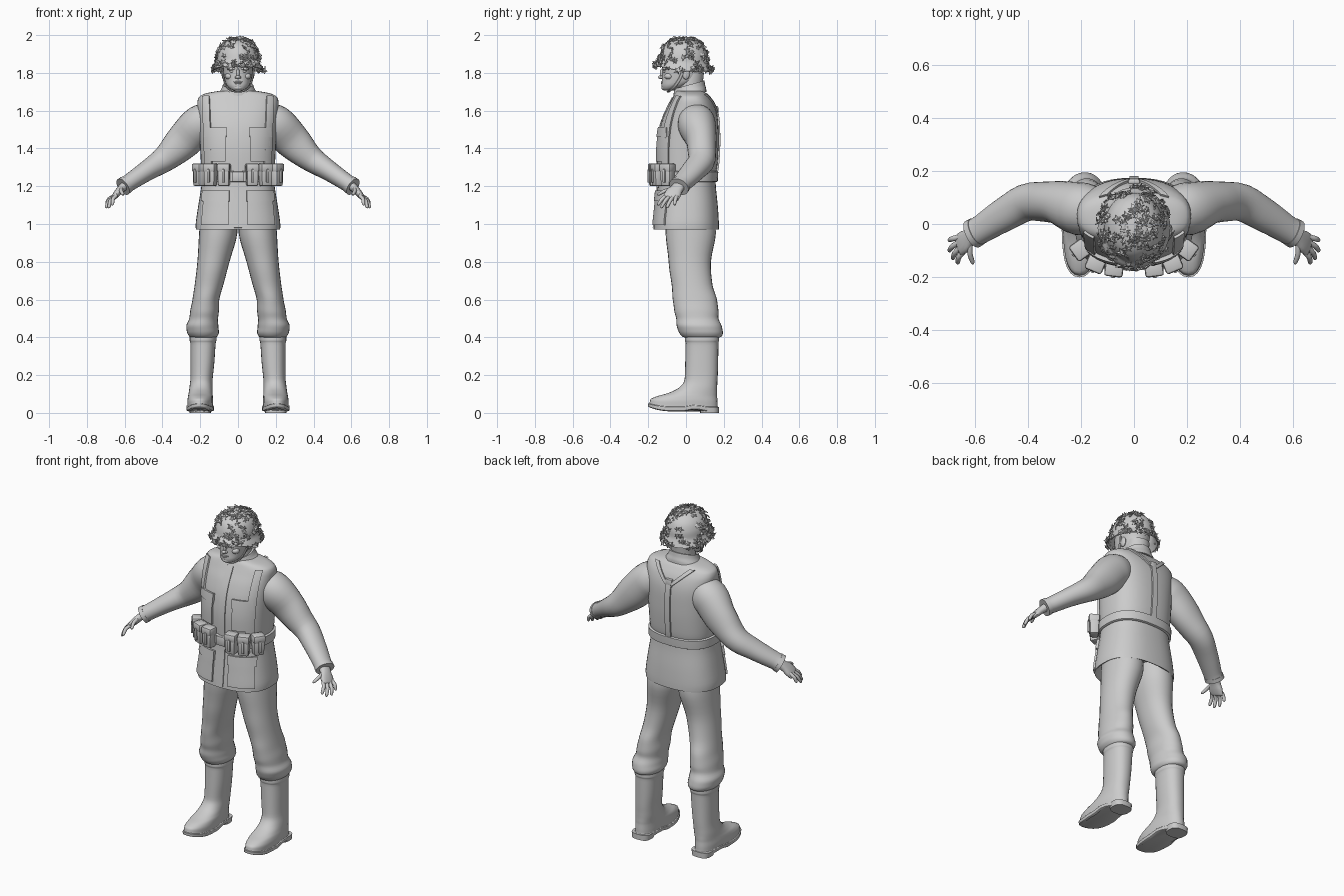
import bpy, bmesh, math, random
from mathutils import Vector, Matrix

if "Cube" in bpy.data.objects:
    bpy.data.objects.remove(bpy.data.objects["Cube"])

random.seed(4)


def finish(name, bm, mirror=False, solid=0, offset=0, angle=40):
    bmesh.ops.recalc_face_normals(bm, faces=bm.faces)
    me = bpy.data.meshes.new(name)
    bm.to_mesh(me)
    bm.free()
    me.shade_smooth()
    me.set_sharp_from_angle(angle=math.radians(angle))
    ob = bpy.data.objects.new(name, me)
    bpy.context.collection.objects.link(ob)
    if mirror:
        ob.modifiers.new("mirror", 'MIRROR').use_mirror_merge = False
    if solid:
        m = ob.modifiers.new("thickness", 'SOLIDIFY')
        m.thickness, m.offset = solid, offset
        ob.modifiers.new("crisp", 'EDGE_SPLIT').split_angle = math.radians(45)
    return ob


def smooth(rows, k=4):
    """Monotone cubic interpolation between cross-sections."""
    n, out = len(rows), []
    d = [[b - a for a, b in zip(rows[i], rows[i + 1])] for i in range(n - 1)]
    slope = lambda p, q: 2 * p * q / (p + q) if p * q > 0 else 0
    m = [d[0]] + [[slope(p, q) for p, q in zip(d[i - 1], d[i])] for i in range(1, n - 1)] + [d[-1]]
    for i in range(n - 1):
        for j in range(k):
            t = j / k
            h0, h1, h2 = t**3 - 2*t*t + t, 3*t*t - 2*t**3, t**3 - t*t
            out.append([a + h1 * e + h0 * u + h2 * v
                        for a, e, u, v in zip(rows[i], d[i], m[i], m[i + 1])])
    return out + [list(rows[-1])]


def loft(name, rows, p=2.0, n=28, flat=True, mirror=False, warp=None, cap=True, solid=0, k=4):
    """Skin through superellipse rings (x, y, z, half width, half depth)."""
    rows, bm, rings = smooth(rows, k), bmesh.new(), []
    for i, (x, y, z, a, b) in enumerate(rows):
        t = Vector((0, 0, 1))
        if not flat:
            t = (Vector(rows[min(i + 1, len(rows) - 1)][:3]) - Vector(rows[max(i - 1, 0)][:3])).normalized()
        v = Vector((0, 1, 0))
        v = (v - t * v.dot(t)).normalized()
        u, ring = v.cross(t), []
        for j in range(n):
            c, s = math.cos(2 * math.pi * j / n), math.sin(2 * math.pi * j / n)
            co = (Vector((x, y, z)) + u * a * math.copysign(abs(c) ** (2 / p), c)
                  + v * b * math.copysign(abs(s) ** (2 / p), s))
            ring.append(bm.verts.new(warp(co) if warp else co))
        rings.append(ring)
    for r, s in zip(rings, rings[1:]):
        for j in range(n):
            bm.faces.new((r[j], r[(j + 1) % n], s[(j + 1) % n], s[j]))
    if cap:
        bm.faces.new(rings[0])
    bm.faces.new(rings[-1]) if cap or name == "helmet" else None
    pts = [[v.co.copy() for v in r] for r in rings]
    finish(name, bm, mirror, solid, -1)
    return pts


def blob(name, loc, size, mirror=False, tilt=0):
    bm = bmesh.new()
    mat = Matrix.Translation(loc) @ Matrix.Rotation(tilt, 4, 'Y') @ Matrix.Diagonal((*size, 1))
    bmesh.ops.create_uvsphere(bm, u_segments=16, v_segments=10, radius=1, matrix=mat)
    finish(name, bm, mirror)


def box(name, loc, size, turn=0, taper=1, bevel=0.008, mirror=False):
    bm = bmesh.new()
    bmesh.ops.create_cube(bm, size=1)
    for v in bm.verts:
        f = taper if v.co.z < 0 else 1
        v.co = Vector((v.co.x * size[0] * f, v.co.y * size[1] * f, v.co.z * size[2]))
    bmesh.ops.bevel(bm, geom=bm.edges[:], offset=bevel, segments=2, affect='EDGES', profile=0.5)
    bm.transform(Matrix.Translation(loc) @ Matrix.Rotation(turn, 4, 'Z'))
    finish(name, bm, mirror)


# Jacket body
P = 2.5
TORSO = [(0, .001, .972, .223, .173), (0, .002, 1.0, .224, .172), (0, .004, 1.1, .21, .164),
         (0, .004, 1.2, .194, .154), (0, .004, 1.25, .19, .152), (0, .007, 1.3, .195, .158),
         (0, .01, 1.4, .2, .162), (0, .016, 1.5, .206, .156), (0, .025, 1.58, .212, .14),
         (0, .03, 1.64, .215, .115), (0, .028, 1.67, .208, .098), (0, .025, 1.69, .175, .085),
         (0, .02, 1.705, .1, .07)]
loft("jacket", [(0, 0, 1.03, .19, .14), (0, 0, .98, .21, .16)] + TORSO, P, 40)
DENSE = smooth(TORSO, 8)


def surf(x, z, side):
    for r, s in zip(DENSE, DENSE[1:]):
        if r[2] <= z <= s[2]:
            break
    f = (z - r[2]) / (s[2] - r[2])
    cy, a, b = (r[i] + (s[i] - r[i]) * f for i in (1, 3, 4))
    return cy + side * b * max(0, 1 - min(1, abs(x / a)) ** P) ** (1 / P)


def patch(name, bottom, top, z0, z1, off, side=-1, mirror=True):
    """Cloth piece lying on the jacket between two horizontal edges."""
    bm, nu, nv = bmesh.new(), 6, 14
    g = []
    for j in range(nv + 1):
        t = j / nv
        l, r = (bottom[i] + (top[i] - bottom[i]) * t for i in (0, 1))
        z = z0 + (z1 - z0) * t
        g.append([bm.verts.new((x, surf(x, z, side), z)) for x in [l + (r - l) * i / nu for i in range(nu + 1)]])
    for j in range(nv):
        for i in range(nu):
            bm.faces.new((g[j][i], g[j][i + 1], g[j + 1][i + 1], g[j + 1][i]))
    finish(name, bm, mirror, 2 * off)


patch("placket", (-.02, .02), (-.02, .02), .98, 1.67, .005, mirror=False)
patch("chest_pocket", (.065, .165), (.065, .16), 1.33, 1.5, .01)
patch("chest_flap", (.06, .17), (.06, .165), 1.46, 1.51, .014)
patch("skirt_pocket", (.05, .19), (.05, .175), .995, 1.15, .01)
patch("skirt_flap", (.045, .185), (.045, .18), 1.12, 1.175, .014)
patch("front_strap", (.135, .17), (.15, .185), 1.3, 1.675, .01)
patch("back_strap", (-.017, .017), (-.017, .017), 1.27, 1.6, .009, 1, False)
patch("rear_shoulder_strap", (.0, .025), (.1, .13), 1.59, 1.685, .008, 1)
box("strap_buckle", (0, surf(0, 1.6, 1), 1.6), (.045, .022, .05), mirror=False)

# Belt, buckle and ammunition pouches
loft("belt", [(0, .004, 1.222, .193, .154), (0, .004, 1.226, .203, .164),
              (0, .005, 1.276, .204, .166), (0, .005, 1.28, .193, .155)], P, 40, k=2)
box("belt_buckle", (0, -.163, 1.25), (.06, .015, .055), bevel=.005)
for i, (x, y, turn) in enumerate([(.075, -.168, .12), (.145, -.15, .4), (.203, -.098, .95)]):
    box(f"pouch_{i}", (x, y, 1.255), (.066, .055, .11), turn, .9, .01, True)
    box(f"pouch_flap_{i}", (x, y, 1.298), (.07, .062, .045), turn, 1, .01, True)
    box(f"pouch_tab_{i}", (x + .03 * math.sin(turn), y - .03 * math.cos(turn), 1.255),
        (.014, .012, .07), turn, 1, .003, True)

# Collar
loft("collar", [(0, .02, 1.675, .115, .088), (0, .02, 1.69, .105, .087), (0, .018, 1.715, .088, .083),
                (0, .018, 1.738, .08, .08)], cap=False, solid=.014,
     warp=lambda c: Vector((c.x, c.y, c.z + .28 * (c.y - .02))))

# Sleeves, cuffs and hands
loft("sleeve", [(.12, .05, 1.565, .08, .08), (.2, .057, 1.527, .103, .1), (.29, .082, 1.437, .095, .08),
                (.385, .085, 1.347, .07, .072), (.49, .035, 1.277, .053, .064),
                (.585, -.025, 1.213, .045, .053), (.605, -.035, 1.2, .046, .053)], 2.1, flat=False, mirror=True)
loft("cuff", [(.592, -.028, 1.209, .048, .055), (.609, -.038, 1.197, .049, .056)], 2.1, flat=False, mirror=True)
loft("palm", [(.59, -.028, 1.21, .026, .032), (.618, -.047, 1.187, .021, .033), (.642, -.068, 1.16, .018, .043),
              (.66, -.08, 1.138, .012, .042), (.664, -.083, 1.133, .004, .034)], 2.4, 16, False, True)
DIGITS = {"index": ((.645, -.106, 1.15), (.667, -.15, 1.1)), "middle": ((.656, -.09, 1.145), (.686, -.133, 1.085)),
          "ring": ((.662, -.07, 1.142), (.7, -.103, 1.085)), "little": ((.66, -.05, 1.147), (.7, -.062, 1.1)),
          "thumb": ((.618, -.065, 1.188), (.608, -.152, 1.155))}
for name, (s, e) in DIGITS.items():
    s, e = Vector(s), Vector(e)
    mid = (s + e) / 2 + Vector((.006, 0, .005))
    loft(name + "_finger", [(*s, .01, .011), (*mid, .01, .01), (*s.lerp(e, .9), .008, .008), (*e, .003, .003)],
         2, 10, False, True)

# Trousers bloused over the boots
loft("trouser_leg", [(.1, .02, 1.04, .1, .13), (.105, .025, .95, .101, .133), (.13, .02, .8, .085, .112),
                     (.153, .032, .68, .076, .108), (.17, .047, .6, .071, .117), (.177, .055, .54, .076, .117),
                     (.182, .06, .5, .076, .112), (.189, .07, .46, .085, .119), (.186, .078, .43, .085, .117),
                     (.184, .084, .405, .074, .105), (.184, .085, .395, .06, .08)], 2.1, 28, mirror=True)


# Boots
def boot_warp(c):
    low = max(0, 1 - c.z / .12)
    toe = max(0, -c.y - .08) / .12
    arch = max(0, 1 - abs(c.y - .05) / .06)
    return Vector((c.x + .006 * toe, c.y, c.z + low * (.025 * toe ** 2 + .014 * arch)))


loft("boot", [(.2, -.012, .008, .06, .175), (.2, -.014, .012, .072, .186), (.2, -.014, .03, .073, .187),
              (.2, -.013, .034, .067, .181), (.2, -.011, .06, .068, .178), (.199, .005, .085, .066, .16),
              (.198, .035, .105, .063, .13), (.196, .065, .135, .061, .1), (.193, .08, .18, .059, .087),
              (.188, .083, .27, .063, .087), (.185, .085, .37, .067, .087), (.185, .085, .385, .071, .091),
              (.185, .085, .41, .07, .09), (.185, .085, .42, .06, .08)], 2.3, 28, mirror=True, warp=boot_warp)
loft("boot_heel", [(.2, .125, 0, .056, .05), (.2, .125, .032, .06, .05)], 2.8, 20, mirror=True)

# Neck and head
loft("neck", [(0, .03, 1.64, .08, .07), (0, .022, 1.72, .066, .066), (0, .03, 1.8, .066, .065)])
loft("head", [(0, -.095, 1.706, .02, .022), (0, -.08, 1.714, .04, .045), (0, -.056, 1.735, .06, .074),
              (0, -.03, 1.76, .07, .098), (0, -.022, 1.785, .075, .104), (0, -.02, 1.81, .078, .105),
              (0, -.015, 1.85, .08, .115), (0, -.01, 1.91, .07, .1), (0, -.01, 1.94, .03, .05)], 2.2)
blob("nose_bridge", (0, -.125, 1.797), (.009, .014, .026))
blob("nose_tip", (0, -.133, 1.778), (.013, .015, .01))
blob("nostril", (.01, -.127, 1.776), (.007, .01, .007), True)
blob("upper_lip", (0, -.124, 1.752), (.024, .01, .005))
blob("lower_lip", (0, -.122, 1.744), (.02, .011, .005))
blob("chin", (0, -.113, 1.722), (.026, .018, .014))
blob("brow", (.031, -.115, 1.822), (.028, .013, .008), True, .1)
blob("eye", (.031, -.112, 1.808), (.013, .009, .007), True)
blob("cheek", (.045, -.09, 1.782), (.024, .024, .018), True)
blob("ear", (.077, .0, 1.795), (.01, .02, .03), True)
loft("chin_strap", [(.088, -.01, 1.83, .004, .008), (.078, -.03, 1.775, .004, .008), (.064, -.06, 1.73, .004, .008),
                    (.03, -.09, 1.703, .004, .008), (0, -.095, 1.7, .004, .008)], 2.5, 8, False, True)


# Steel helmet with flared rim
def rim_warp(c):
    low = min(1, max(0, (1.89 - c.z) / .06))
    return Vector((c.x, c.y, c.z + low * (.022 * min(1, max(0, (-c.y - .03) / .1)) - .006)))


shell = loft("helmet", [(0, -.015, 1.817, .137, .153), (0, -.015, 1.835, .127, .145), (0, -.013, 1.86, .114, .132),
                        (0, -.012, 1.89, .111, .128), (0, -.012, 1.93, .098, .114), (0, -.012, 1.96, .073, .086),
                        (0, -.012, 1.976, .045, .053), (0, -.012, 1.982, .012, .015)], 2, 36,
             cap=False, solid=.006, warp=rim_warp)

# Leaf camouflage scattered over the helmet
bm = bmesh.new()
for i in range(190):
    row = int((len(shell) - 1) * random.random() ** 1.15)
    at = random.choice(shell[row])
    normal = (at - Vector((0, -.012, 1.85))).normalized()
    rot = normal.to_track_quat('Z', 'Y').to_matrix()
    tilt = Matrix.Rotation(random.uniform(-.6, .6), 3, 'X') @ Matrix.Rotation(random.uniform(-.6, .6), 3, 'Y')
    size, spin = random.uniform(.012, .024), random.random() * 6
    hub = bm.verts.new(at + normal * .009)
    tips = []
    for j in range(10):
        r = size * (random.uniform(.8, 1.15) if j % 2 else .45)
        a = spin + j * math.pi / 5
        co = at + normal * .004 + rot @ tilt @ Vector((r * math.cos(a), r * math.sin(a), random.uniform(-.003, .005)))
        co.z = min(co.z, 1.998)
        tips.append(bm.verts.new(co))
    for j in range(10):
        bm.faces.new((hub, tips[j], tips[(j + 1) % 10]))
finish("helmet_leaves", bm, solid=.003, angle=20)
